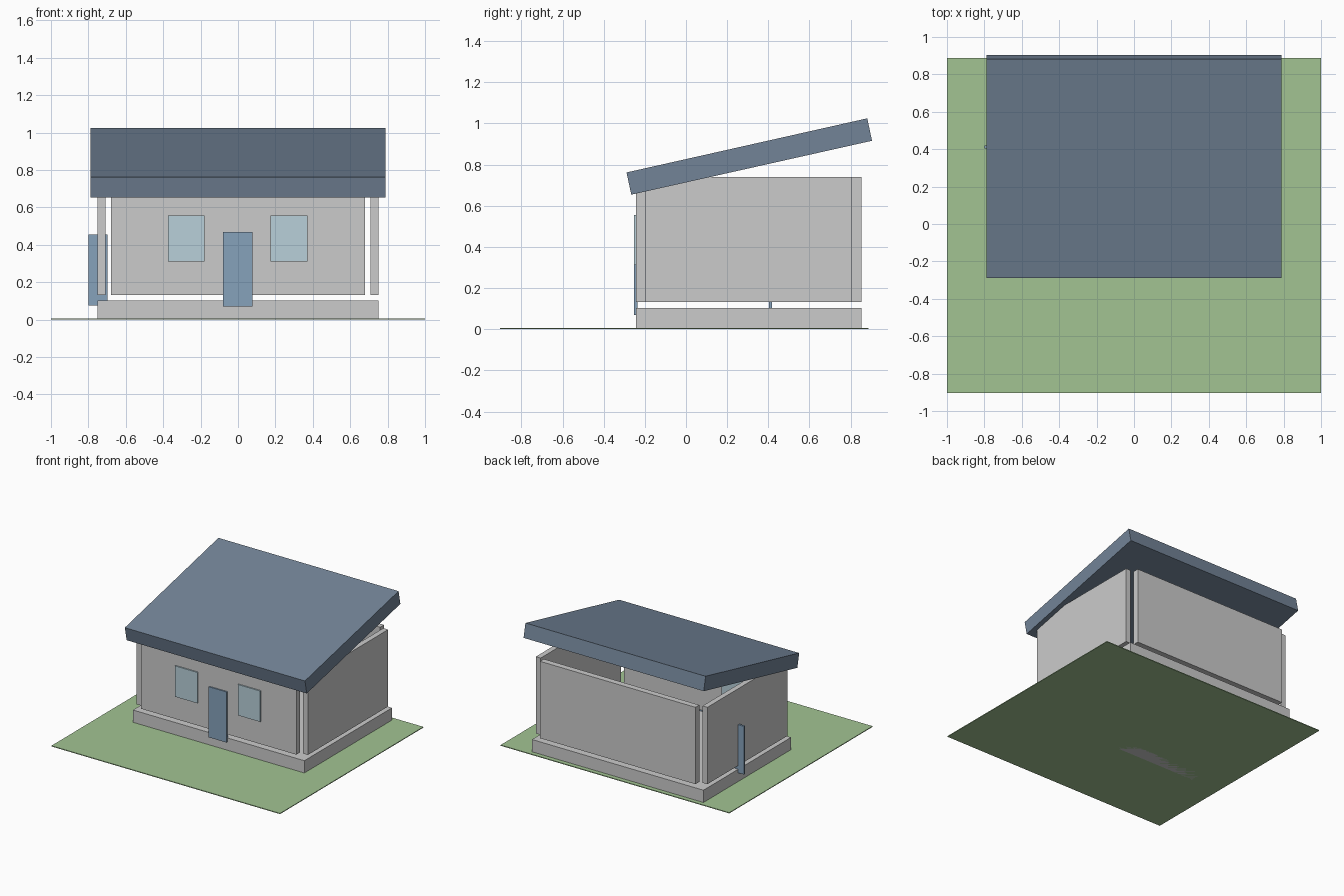
import bpy, bmesh

if "Cube" in bpy.data.objects:
    bpy.data.objects.remove(bpy.data.objects["Cube"])


def material(name, rgb):
    m = bpy.data.materials.new(name)
    m.diffuse_color = (*rgb, 1)
    m.use_nodes = True
    m.node_tree.nodes["Principled BSDF"].inputs["Base Color"].default_value = m.diffuse_color
    return m


def prism(name, profile, x0, x1, mat=None):
    """Extrude a closed (y, z) profile from x0 to x1."""
    bm = bmesh.new()
    face = bm.faces.new([bm.verts.new((x0, y, z)) for y, z in profile])
    ext = bmesh.ops.extrude_face_region(bm, geom=[face])
    moved = [v for v in ext["geom"] if isinstance(v, bmesh.types.BMVert)]
    bmesh.ops.translate(bm, verts=moved, vec=(x1 - x0, 0, 0))
    bmesh.ops.recalc_face_normals(bm, faces=bm.faces)
    mesh = bpy.data.meshes.new(name)
    bm.to_mesh(mesh)
    bm.free()
    ob = bpy.data.objects.new(name, mesh)
    bpy.context.collection.objects.link(ob)
    if mat:
        mesh.materials.append(mat)
    return ob


def box(name, x, y, z, mat=None):
    rect = [(y[0], z[0]), (y[1], z[0]), (y[1], z[1]), (y[0], z[1])]
    return prism(name, rect, x[0], x[1], mat)


green = material("grass", (0.36, 0.55, 0.29))
slate = material("roof_slate", (0.17, 0.23, 0.31))
blue = material("door_blue", (0.24, 0.36, 0.50))
glass = material("window_glass", (0.48, 0.63, 0.70))

# Lawn and foundation
box("lawn", (-1, 1), (-0.903, 0.888), (0, 0.006), green)
box("foundation", (-0.75, 0.75), (-0.242, 0.853), (0, 0.103))

# Wall panels, with open notches at the corners
WALL_Z = (0.132, 0.74)
box("front_wall", (-0.68, 0.68), (-0.242, -0.198), WALL_Z)
box("back_wall", (-0.68, 0.68), (0.805, 0.853), WALL_Z)
box("left_wall", (-0.75, -0.708), (-0.198, 0.805), WALL_Z)
box("right_wall", (0.708, 0.75), (-0.198, 0.805), WALL_Z)

# Windows, passing through the front wall
for side, cx in (("left", -0.277), ("right", 0.273)):
    box(side + "_window", (cx - 0.098, cx + 0.098), (-0.252, -0.188), (0.312, 0.556), glass)

# Front door and side door panel
box("front_door", (-0.08, 0.077), (-0.252, -0.236), (0.07, 0.47), blue)
box("side_door", (-0.8, -0.698), (0.403, 0.419), (0.075, 0.455), blue)

# Sloped slab roof
prism("roof", [(-0.289, 0.762), (-0.266, 0.654), (0.904, 0.916), (0.881, 1.025)],
      -0.788, 0.788, slate)
